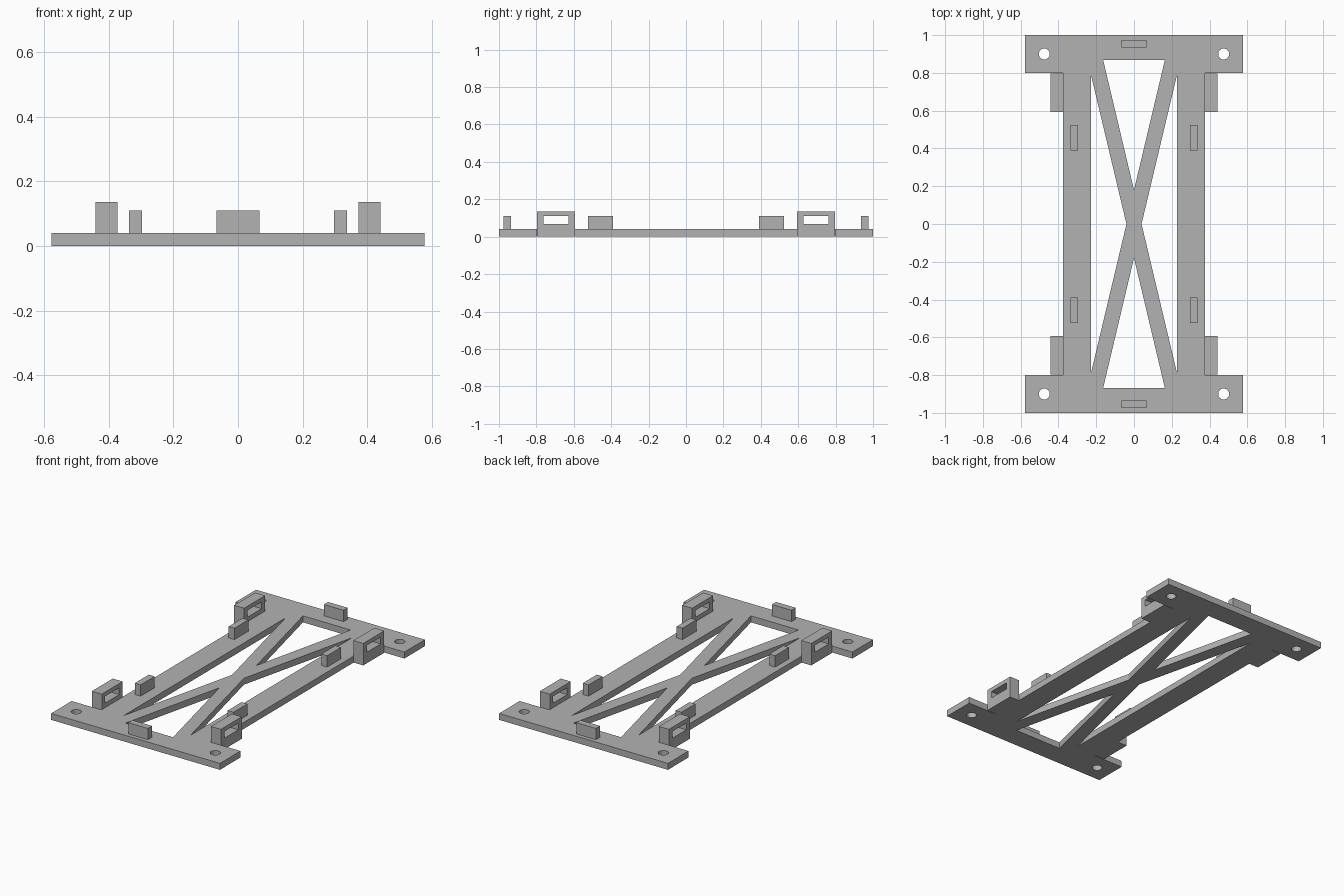
import bpy, bmesh, math
from mathutils import Matrix

cube = bpy.data.objects.get("Cube")
if cube:
    bpy.data.objects.remove(cube, do_unlink=True)

grey = bpy.data.materials.new("plain grey")
grey.use_nodes = True
colour = (0.45, 0.45, 0.45, 1)
grey.diffuse_color = colour
grey.node_tree.nodes["Principled BSDF"].inputs["Base Color"].default_value = colour

THICK = 0.04


def prism(name, loops, depth, matrix):
    """Extrude a flat outline with holes, from local z = 0 to depth."""
    curve = bpy.data.curves.new(name + "_profile", "CURVE")
    curve.dimensions = "2D"
    curve.fill_mode = "BOTH"
    curve.extrude = depth / 2
    for loop in loops:
        spline = curve.splines.new("POLY")
        spline.points.add(len(loop) - 1)
        for point, (x, y) in zip(spline.points, loop):
            point.co = (x, y, 0, 1)
        spline.use_cyclic_u = True
    temp = bpy.data.objects.new(name + "_temp", curve)
    bpy.context.collection.objects.link(temp)
    graph = bpy.context.evaluated_depsgraph_get()
    mesh = bpy.data.meshes.new_from_object(temp.evaluated_get(graph))
    bpy.data.objects.remove(temp, do_unlink=True)
    bpy.data.curves.remove(curve)
    mesh.transform(matrix @ Matrix.Translation((0, 0, depth / 2)))
    bm = bmesh.new()
    bm.from_mesh(mesh)
    bmesh.ops.remove_doubles(bm, verts=bm.verts, dist=1e-5)
    bmesh.ops.recalc_face_normals(bm, faces=bm.faces)
    bm.to_mesh(mesh)
    bm.free()
    mesh.name = name
    mesh.materials.clear()
    mesh.materials.append(grey)
    for face in mesh.polygons:
        face.use_smooth = False
        face.material_index = 0
    obj = bpy.data.objects.new(name, mesh)
    bpy.context.collection.objects.link(obj)
    return obj


def rect(x0, x1, y0, y1):
    return [(x0, y0), (x1, y0), (x1, y1), (x0, y1)]


def circle(cx, cy, r, n=32):
    return [(cx + r * math.cos(math.tau * i / n), cy + r * math.sin(math.tau * i / n))
            for i in range(n)]


SIDES = ((1, "left"), (-1, "right"))
ENDS = ((-1, "front"), (1, "back"))

# Base plate: I-shaped outline, X-shaped brace and corner screw holes
quarter = [(0.375, 0.8), (0.577, 0.8), (0.577, 1.0)]
right_half = [(x, -y) for x, y in reversed(quarter)] + quarter
outline = right_half + [(-x, y) for x, y in reversed(right_half)]
loops = [outline]
for s, _ in ENDS:
    loops.append([(-0.163, 0.867 * s), (0.163, 0.867 * s), (0, 0.18 * s)])
    loops.append([(0.228 * s, 0.79), (0.228 * s, -0.79), (0.04 * s, 0)])
    loops += [circle(0.475 * s, 0.9 * t, 0.029) for t in (-1, 1)]
prism("base_plate", loops, THICK, Matrix.Identity(4))

# Maps a profile drawn in (y, z) so that it extrudes along x
along_x = Matrix(((0, 0, 1, 0), (1, 0, 0, 0), (0, 1, 0, 0), (0, 0, 0, 1)))

for t, end in ENDS:
    # Locating tab in the middle of each end
    prism(f"{end}_end_tab", [rect(-0.067, 0.067, 0.955 * t - 0.02, 0.955 * t + 0.02)],
          0.07, Matrix.Translation((0, 0, THICK)))
    for s, side in SIDES:
        # Locating tab on each side rail
        x, y = 0.317 * s, 0.457 * t
        prism(f"{end}_{side}_rail_tab", [rect(x - 0.02, x + 0.02, y - 0.068, y + 0.068)],
              0.07, Matrix.Translation((0, 0, THICK)))
        # Strap loop with a slot through it, outside the rail
        y = 0.695 * t
        profile = [rect(y - 0.102, y + 0.102, 0, 0.136),
                   rect(y - 0.068, y + 0.068, 0.068, 0.11)]
        start = 0.373 if s > 0 else -0.441
        prism(f"{end}_{side}_strap_loop", profile, 0.068,
              Matrix.Translation((start, 0, 0)) @ along_x)
